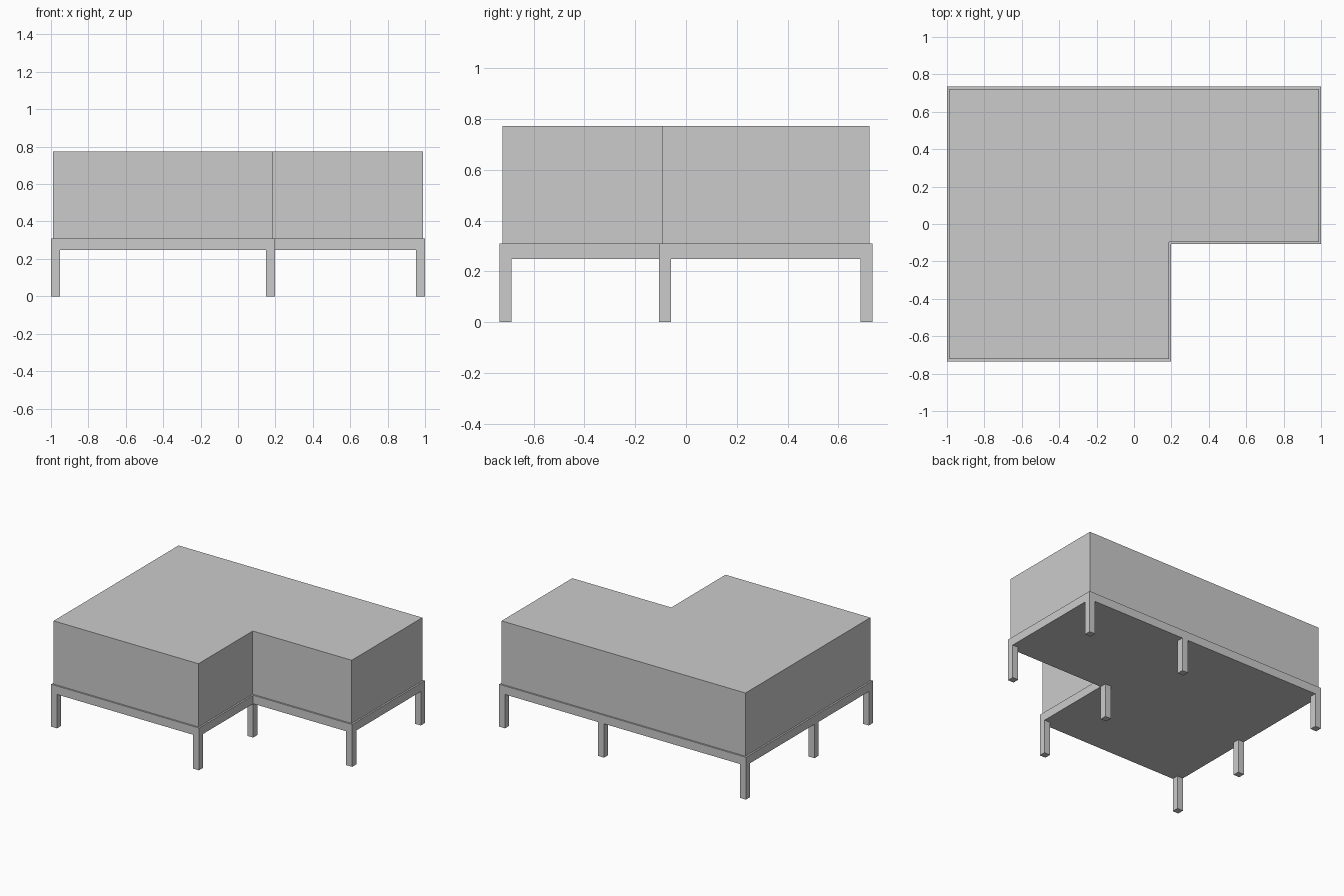
import bpy, bmesh

if "Cube" in bpy.data.objects:
    bpy.data.objects.remove(bpy.data.objects["Cube"])

LEG = 0.048                    # leg thickness
X, Y = 1.0, 0.735              # half sizes
NX, NY = 0.198, -0.107         # inner corner of the L
Z_RAIL, Z_SEAT, Z_TOP = 0.248, 0.31, 0.773
INSET = 0.012


def finish(bm, name):
    bmesh.ops.recalc_face_normals(bm, faces=bm.faces)
    mesh = bpy.data.meshes.new(name)
    bm.to_mesh(mesh)
    bm.free()
    obj = bpy.data.objects.new(name, mesh)
    bpy.context.collection.objects.link(obj)
    return obj


def extrude(bm, faces, dz):
    res = bmesh.ops.extrude_face_region(bm, geom=faces)
    verts = [g for g in res["geom"] if isinstance(g, bmesh.types.BMVert)]
    bmesh.ops.translate(bm, verts=verts, vec=(0, 0, dz))


# L-shaped base: grid of cells, leg cells are pulled down to the ground
xs = [-X, -X + LEG, NX - LEG, NX, X - LEG, X]
ys = [-Y, -Y + LEG, NY, NY + LEG, Y - LEG, Y]
leg_x, leg_y = (0, 2, 4), (0, 2, 4)
bm = bmesh.new()
grid = {}


def vert(i, j):
    if (i, j) not in grid:
        grid[i, j] = bm.verts.new((xs[i], ys[j], Z_RAIL))
    return grid[i, j]


cells, legs = [], []
for i in range(5):
    for j in range(5):
        if i >= 3 and j < 2:   # the open notch of the L
            continue
        face = bm.faces.new([vert(i, j), vert(i + 1, j),
                             vert(i + 1, j + 1), vert(i, j + 1)])
        cells.append(face)
        if i in leg_x and j in leg_y:
            legs.append(face)

# Slab underside stays, its copy becomes the upper side
top = bmesh.ops.duplicate(bm, geom=cells)["geom"]
top_faces = [g for g in top if isinstance(g, bmesh.types.BMFace)]
for v in {v for f in top_faces for v in f.verts}:
    v.co.z = Z_SEAT
edges = [e for e in bm.edges if e.is_boundary]
bmesh.ops.bridge_loops(bm, edges=edges)
for f in legs:
    res = bmesh.ops.extrude_discrete_faces(bm, faces=[f])
    bmesh.ops.translate(bm, verts=res["faces"][0].verts, vec=(0, 0, -Z_RAIL))
bmesh.ops.remove_doubles(bm, verts=bm.verts, dist=1e-5)
finish(bm, "base_with_legs")

# L-shaped upper block, set in slightly from the base edge
d = INSET
outline = [(-X + d, -Y + d), (NX - d, -Y + d), (NX - d, NY + d),
           (X - d, NY + d), (X - d, Y - d), (-X + d, Y - d)]
bm = bmesh.new()
face = bm.faces.new([bm.verts.new((x, y, Z_SEAT)) for x, y in outline])
bottom = face.copy()
extrude(bm, [face], Z_TOP - Z_SEAT)
bmesh.ops.remove_doubles(bm, verts=bm.verts, dist=1e-5)
finish(bm, "upper_block")
